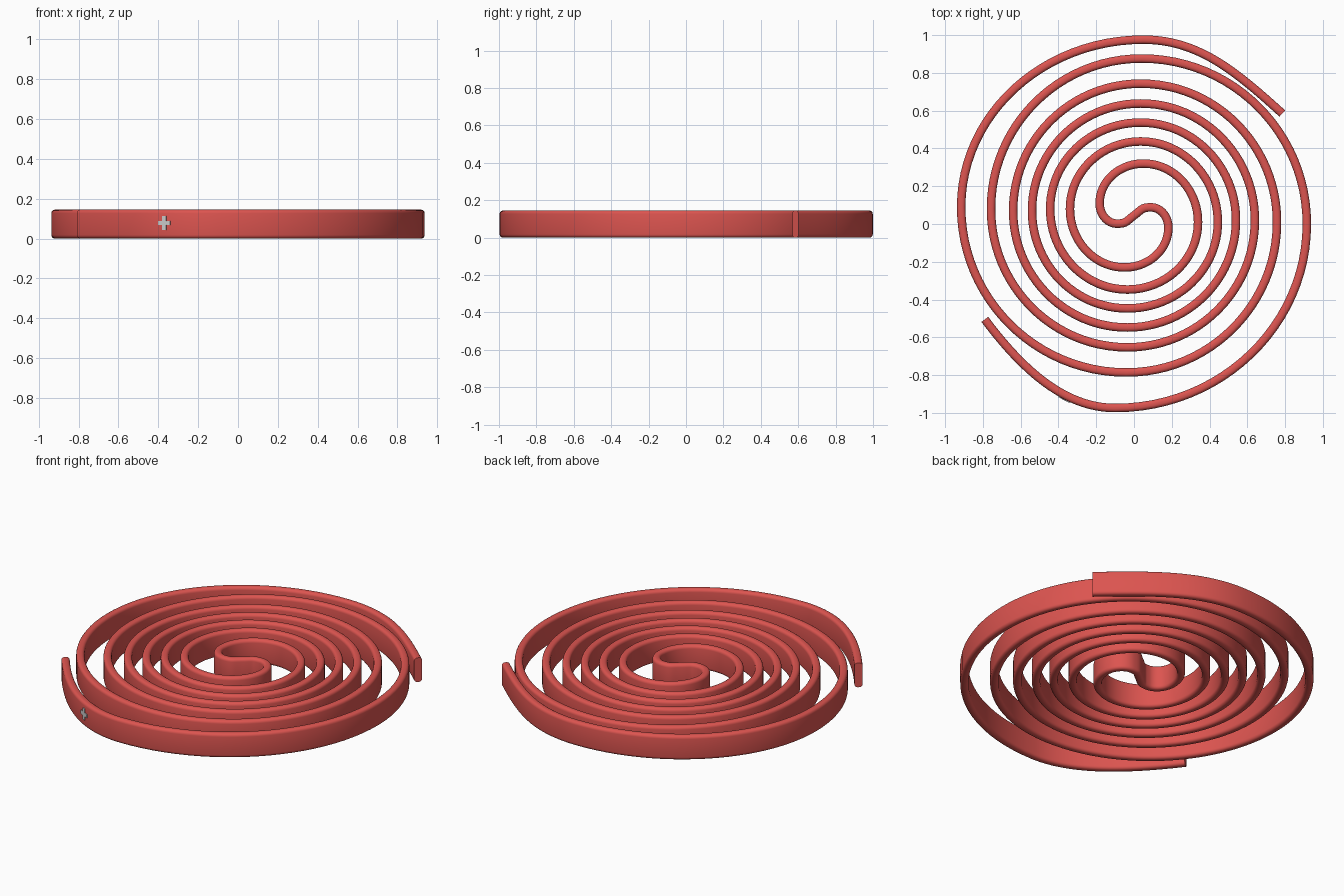
import bpy, bmesh, math
from mathutils import Vector
from mathutils.geometry import interpolate_bezier

if "Cube" in bpy.data.objects:
    bpy.data.objects.remove(bpy.data.objects["Cube"])

MID_Y = 0.045          # the spiral is point-symmetric about (0, MID_Y)
WIDTH, HEIGHT, ROUND = 0.045, 0.145, 0.018
TURN = [Vector((1, 0)), Vector((0, -1)), Vector((-1, 0)), Vector((0, 1))]

# Outermost points of the two clockwise arms: top, right, bottom, left, ...
arm_a = [(.09, .088), (.182, -.02), (-.05, -.23), (-.339, .08), (.035, .437), (.444, .01),
         (-.035, -.447), (-.54, .07), (.035, .638), (.64, .02), (-.035, -.653), (-.757, .08),
         (.04, .876), (.915, 0), (-.10, -.974)]
end_a = (Vector((-.79, -.505)), Vector((-.6, .8)))
end_b = (Vector((.785, .585)), Vector((.74, -.67)))


def arm_points(points, turn_shift, end):
    """Quarter-ellipse Bezier pieces from the S centre out to the loose end."""
    sign = 1 if turn_shift == 0 else -1
    knots = [(Vector((0, MID_Y)), Vector((.8, .6)) * sign)]
    knots += [(Vector(p), TURN[(i + turn_shift) % 4]) for i, p in enumerate(points)]
    knots.append((end[0], end[1].normalized()))
    out = []
    for i, ((p, tp), (q, tq)) in enumerate(zip(knots, knots[1:])):
        k = 0.4 if i == len(knots) - 2 else 0.5523
        d = q - p
        h1 = p + tp * k * abs(d.dot(tp))
        h2 = q - tq * k * abs(d.dot(tq))
        seg = interpolate_bezier(p, h1, h2, q, 25)
        out += seg if i == 0 else seg[1:]
    return [Vector(v[:2]) for v in out]


arm_b = [(-x, 2 * MID_Y - y) for x, y in arm_a]
arm_b[-1] = (.05, .976)
path_a = arm_points(arm_a, 0, end_a)
path_b = arm_points(arm_b, 2, end_b)
path = path_b[::-1] + path_a[1:]

# Rounded-rectangle cross-section (sideways, up)
profile = []
for cx, cz, a0 in ((1, 1, 0), (-1, 1, 90), (-1, -1, 180), (1, -1, 270)):
    for s in range(5):
        a = math.radians(a0 + s * 22.5)
        profile.append((cx * (WIDTH / 2 - ROUND) + ROUND * math.cos(a),
                        HEIGHT / 2 + cz * (HEIGHT / 2 - ROUND) + ROUND * math.sin(a)))


def finish(bm, name, color):
    bmesh.ops.recalc_face_normals(bm, faces=bm.faces)
    mesh = bpy.data.meshes.new(name)
    bm.to_mesh(mesh)
    bm.free()
    ob = bpy.data.objects.new(name, mesh)
    bpy.context.collection.objects.link(ob)
    if color:
        mat = bpy.data.materials.new(name + "_color")
        mat.diffuse_color = color
        mat.use_nodes = True
        mat.node_tree.nodes["Principled BSDF"].inputs["Base Color"].default_value = mat.diffuse_color
        mesh.materials.append(mat)
    return ob


# Spiral band: sweep the cross-section along the path
bm = bmesh.new()
rings = []
for i, p in enumerate(path):
    t = (path[min(i + 1, len(path) - 1)] - path[max(i - 1, 0)]).normalized()
    n = Vector((t.y, -t.x))
    rings.append([bm.verts.new((p.x + n.x * u, p.y + n.y * u, z)) for u, z in profile])
m = len(profile)
for r0, r1 in zip(rings, rings[1:]):
    for j in range(m):
        bm.faces.new((r0[j], r0[(j + 1) % m], r1[(j + 1) % m], r1[j]))
bm.faces.new(rings[0])
bm.faces.new(rings[-1])
band = finish(bm, "spiral_band", (0.72, 0.09, 0.08, 1))
bpy.context.view_layer.objects.active = band
band.select_set(True)
bpy.ops.object.shade_smooth_by_angle(angle=math.radians(40))

# Small grey plus set into the outer face near the front loose end
tail = path_a[-25:]
spot = min(tail, key=lambda p: abs(p.x + 0.365))
k = tail.index(spot)
t = (tail[k + 1] - tail[k - 1]).normalized()
n = Vector((-t.y, t.x))
if n.y > 0:
    n = -n
centre = spot + n * (WIDTH / 2 - 0.001)
bm = bmesh.new()
a, b = 0.011, 0.034
cross = [(a, b), (a, a), (b, a), (b, -a), (a, -a), (a, -b),
         (-a, -b), (-a, -a), (-b, -a), (-b, a), (-a, a), (-a, b)]
layers = [[bm.verts.new((centre.x + t.x * u + n.x * d, centre.y + t.y * u + n.y * d, 0.078 + w))
           for u, w in cross] for d in (-0.005, 0.005)]
for j in range(12):
    bm.faces.new((layers[0][j], layers[0][(j + 1) % 12], layers[1][(j + 1) % 12], layers[1][j]))
bm.faces.new(layers[0])
bm.faces.new(layers[1])
finish(bm, "plus_mark", None)
